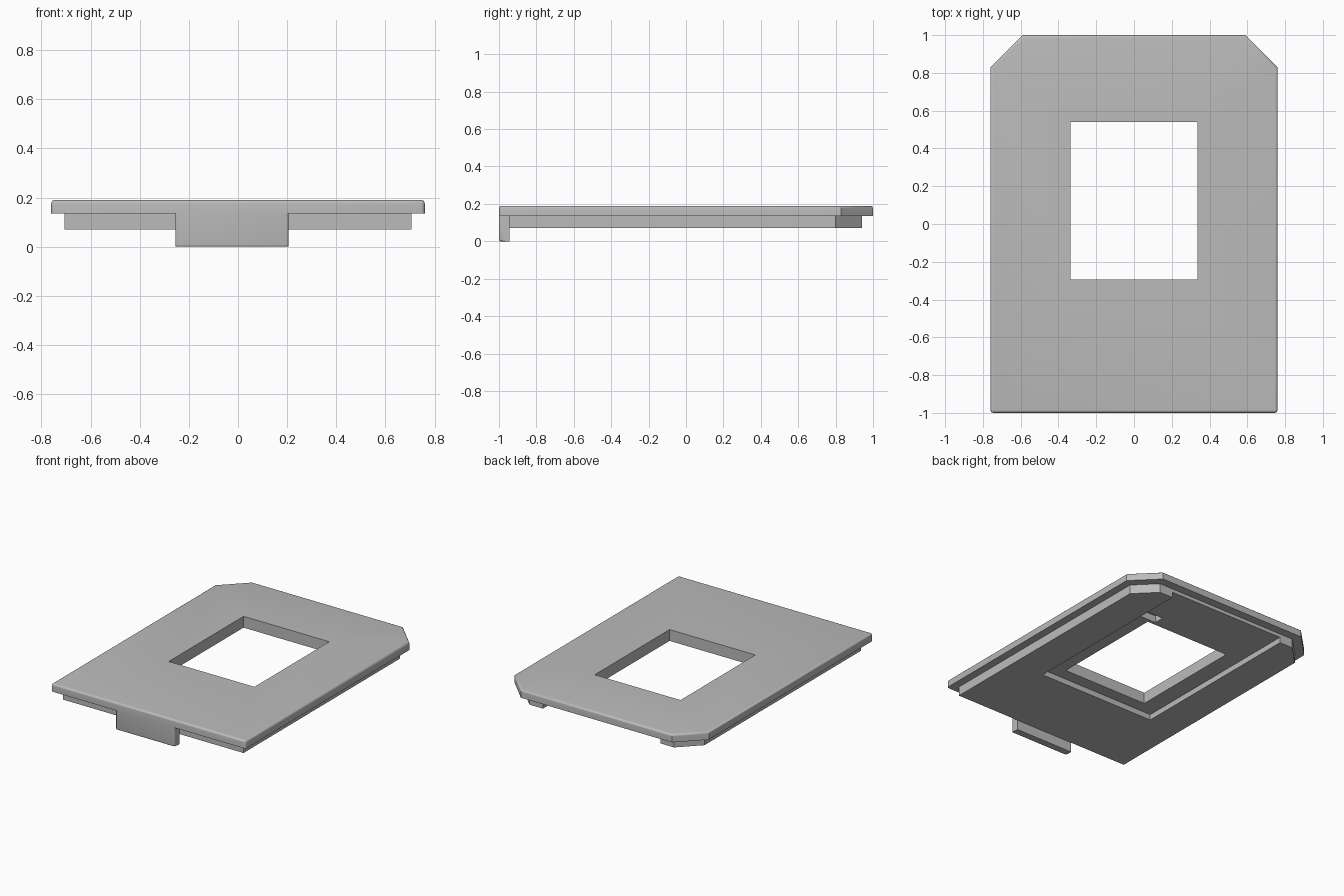
import bpy, bmesh

if "Cube" in bpy.data.objects:
    bpy.data.objects.remove(bpy.data.objects["Cube"], do_unlink=True)

grey = bpy.data.materials.new("plain_grey")
grey.use_nodes = True
GREY = (0.5, 0.5, 0.5, 1)
grey.diffuse_color = GREY
grey.node_tree.nodes["Principled BSDF"].inputs["Base Color"].default_value = GREY


def prism(name, outline, z0, z1, bevels=()):
    """Extrude an outline; each bevel is (edge test, radius, segments)."""
    bm = bmesh.new()
    face = bm.faces.new([bm.verts.new((x, y, z0)) for x, y in outline])
    top = bmesh.ops.extrude_face_region(bm, geom=[face])["geom"]
    bmesh.ops.translate(bm, vec=(0, 0, z1 - z0),
                        verts=[g for g in top if isinstance(g, bmesh.types.BMVert)])
    bmesh.ops.recalc_face_normals(bm, faces=bm.faces)
    for test, radius, segments in bevels:
        edges = [e for e in bm.edges if test(*[v.co for v in e.verts])]
        bmesh.ops.bevel(bm, geom=edges, offset=radius, segments=segments,
                        profile=0.5, affect='EDGES', clamp_overlap=True)
    mesh = bpy.data.meshes.new(name)
    bm.to_mesh(mesh)
    bm.free()
    mesh.materials.append(grey)
    ob = bpy.data.objects.new(name, mesh)
    bpy.context.collection.objects.link(ob)
    return ob


def rect(x0, x1, y0, y1):
    return [(x0, y0), (x1, y0), (x1, y1), (x0, y1)]


def clipped(w, y0, y1, c):
    """Rectangle with its two back corners cut off."""
    return [(-w, y0), (w, y0), (w, y1 - c), (w - c, y1), (c - w, y1), (-w, y1 - c)]


def cut(ob, outline, z0, z1):
    cutter = prism("cutter", outline, z0, z1)
    cutter.hide_render = True
    mod = ob.modifiers.new("cut", 'BOOLEAN')
    mod.operation, mod.solver, mod.object = 'DIFFERENCE', 'EXACT', cutter
    bpy.context.view_layer.objects.active = ob
    bpy.ops.object.modifier_apply(modifier=mod.name)
    bpy.data.objects.remove(cutter, do_unlink=True)


TOP, SEAM, CEILING, UNDER = 0.19, 0.135, 0.11, 0.07


def upright(a, b):
    return abs(a.z - b.z) > 0.01


def front_corner(a, b):
    return upright(a, b) and a.y < -0.99


def top_rim(a, b):
    return min(a.z, b.z) > TOP - 0.001


def tab_rim(a, b):
    return (a.y < -0.99 and b.y < -0.99 and max(a.z, b.z) < 0.001)


# Cover plate with a rounded upper rim
cover = prism("cover_plate", clipped(0.76, -1, 1, 0.17), SEAM, TOP,
              [(front_corner, 0.015, 3), (top_rim, 0.03, 5)])

# Inset base, opened at the back by a shallow channel
base = prism("inset_base", clipped(0.705, -0.945, 0.94, 0.14), UNDER, SEAM)
cut(base, rect(-0.46, 0.46, -0.383, 1.1), 0, CEILING)

# Window through both layers, and a small pocket in the channel ceiling
for part in (cover, base):
    cut(part, rect(-0.335, 0.335, -0.295, 0.54), 0, 0.3)
    cut(part, rect(0.29, 0.418, 0.564, 0.637), 0, 0.16)

# Front tab hanging below the cover
tab = prism("front_tab", rect(-0.255, 0.205, -1, -0.945), 0, SEAM,
            [(front_corner, 0.008, 3), (tab_rim, 0.015, 4)])

for ob in (cover, base, tab):
    bpy.ops.object.select_all(action='DESELECT')
    ob.select_set(True)
    bpy.context.view_layer.objects.active = ob
    bpy.ops.object.shade_smooth_by_angle(angle=0.6)
